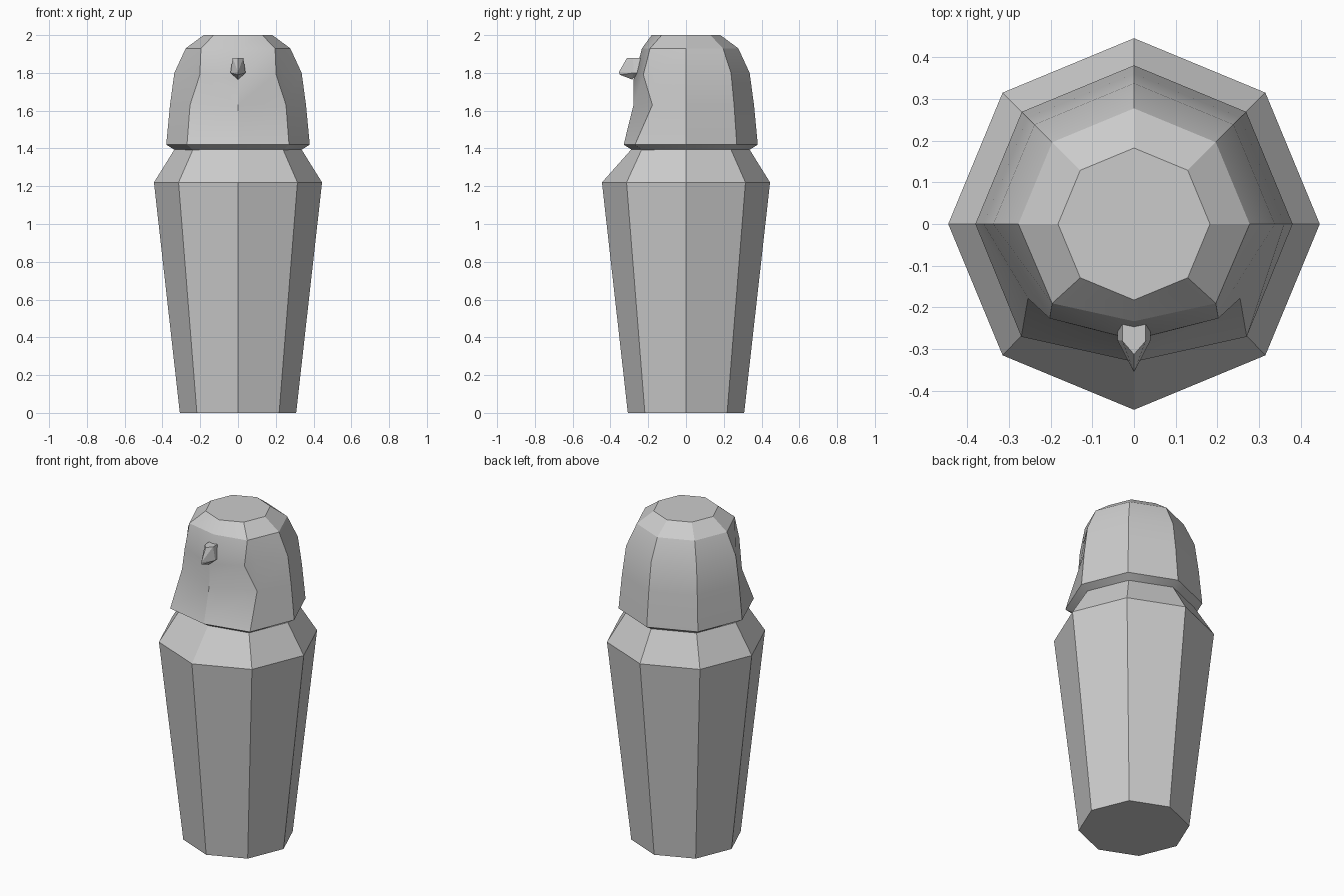
import bpy, bmesh
from math import radians

if "Cube" in bpy.data.objects:
    bpy.data.objects.remove(bpy.data.objects["Cube"])

K = 0.5 ** 0.5


def finish(name, bm, smooth=None):
    bmesh.ops.recalc_face_normals(bm, faces=bm.faces[:])
    me = bpy.data.meshes.new(name)
    bm.to_mesh(me)
    bm.free()
    ob = bpy.data.objects.new(name, me)
    bpy.context.collection.objects.link(ob)
    if smooth:
        bpy.ops.object.select_all(action='DESELECT')
        ob.select_set(True)
        bpy.context.view_layer.objects.active = ob
        bpy.ops.object.shade_smooth_by_angle(angle=radians(smooth))
    return ob


def ring(bm, z, r, front=None, diag=None, front_z=None):
    """Octagon starting at the front corner; front corners may be reshaped."""
    fy = -r if front is None else front
    dx, dy = diag or (r * K, -r * K)
    pts = [(0, fy, front_z or z), (dx, dy, z), (r, 0, z), (r * K, r * K, z),
           (0, r, z), (-r * K, r * K, z), (-r, 0, z), (-dx, dy, z)]
    return [bm.verts.new(p) for p in pts]


def bridge(bm, a, b, start=0, stop=8):
    for i in range(start, stop):
        j = (i + 1) % 8
        bm.faces.new((a[i], a[j], b[j], b[i]))


# jar body with sloping shoulder
bm = bmesh.new()
body = [ring(bm, 0, 0.308), ring(bm, 1.22, 0.445),
        ring(bm, 1.40, 0.333, -0.285, (0.236, -0.232))]
for a, b in zip(body, body[1:]):
    bridge(bm, a, b)
bm.faces.new(body[0])
bm.faces.new(body[-1])
finish("jar_body", bm)

# head lid: octagonal hood with a recessed face under a brow
bm = bmesh.new()
head = [ring(bm, 1.392, 0.335, -0.285, (0.238, -0.234)),
        ring(bm, 1.42, 0.38, -0.33, (0.27, -0.27)),
        ring(bm, 1.63, 0.36, -0.278, (0.254, -0.178)),
        ring(bm, 1.80, 0.337, -0.277, (0.236, -0.16), 1.765),
        ring(bm, 1.93, 0.277, -0.233, (0.196, -0.19)),
        ring(bm, 2.0, 0.182)]
for n, (a, b) in enumerate(zip(head, head[1:])):
    if n in (2, 3):
        bridge(bm, a, b, 1, 7)
    else:
        bridge(bm, a, b)
bm.faces.new(head[0])
bm.faces.new(head[-1])
# brow points overhanging each cheek
low, mid, top = head[2:5]
for side, sx in ((1, 1), (7, -1)):
    brow = bm.verts.new((sx * 0.202, -0.226, 1.79))
    bm.faces.new((low[0], low[side], brow, mid[0]))
    bm.faces.new((low[side], mid[side], brow))
    bm.faces.new((mid[side], top[side], brow))
    bm.faces.new((mid[0], brow, top[side], top[0]))
finish("head_lid", bm, 25)

# beak
bm = bmesh.new()
pts = [(0, -0.312, 1.88), (0, -0.355, 1.805), (0, -0.35, 1.79), (0, -0.285, 1.765)]
for s in (-1, 1):
    pts += [(s * 0.028, -0.28, 1.88), (s * 0.028, -0.235, 1.88),
            (s * 0.04, -0.278, 1.80), (s * 0.04, -0.25, 1.80)]
for p in pts:
    bm.verts.new(p)
bmesh.ops.convex_hull(bm, input=bm.verts[:])
finish("beak", bm)
